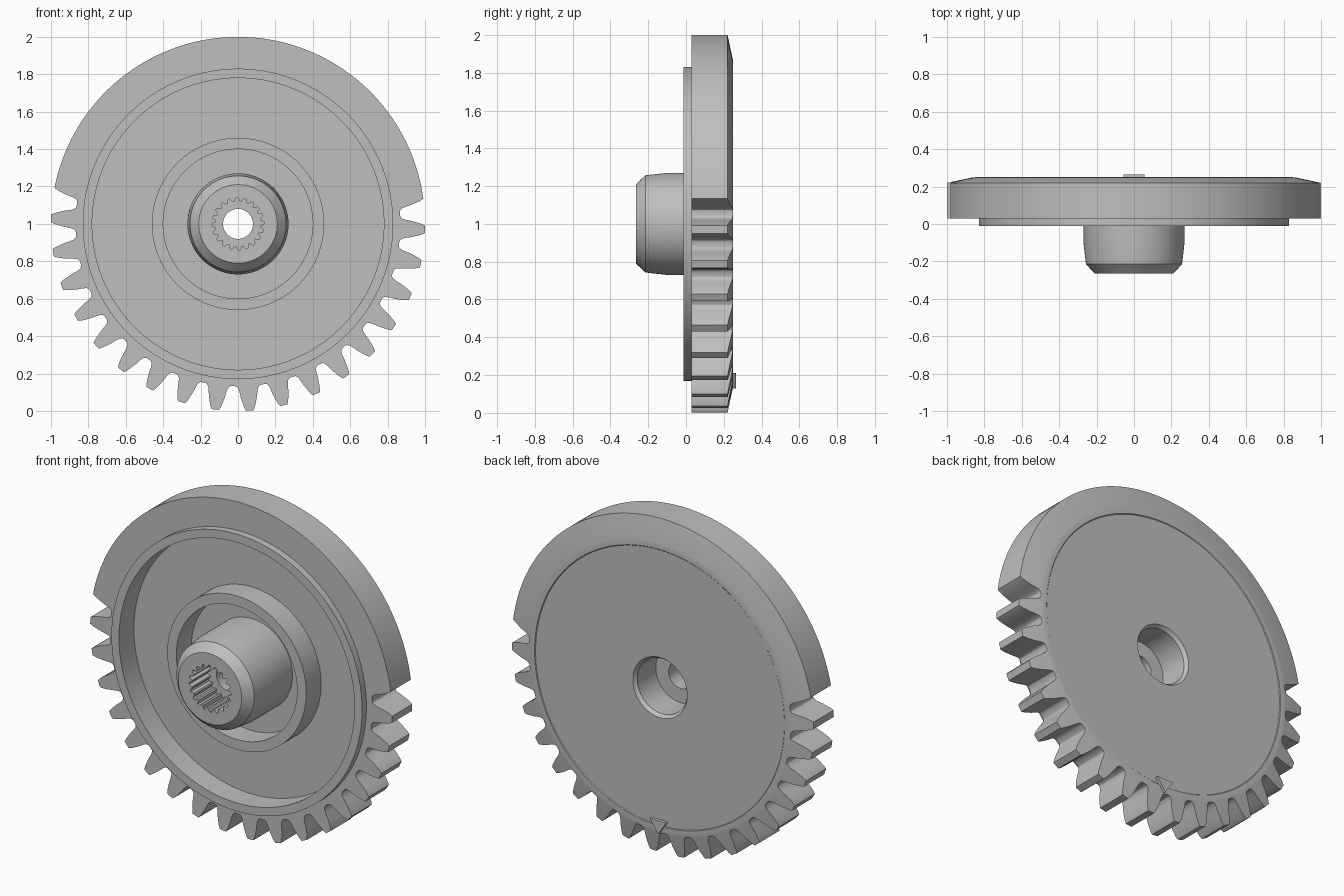
import bpy, bmesh
from math import radians, cos, sin

if "Cube" in bpy.data.objects:
    bpy.data.objects.remove(bpy.data.objects["Cube"])

grey = bpy.data.materials.new("plain grey")
grey.diffuse_color = (0.52, 0.52, 0.52, 1)
grey.use_nodes = True
grey.node_tree.nodes["Principled BSDF"].inputs["Base Color"].default_value = grey.diffuse_color


def finish(name, bm):
    bmesh.ops.recalc_face_normals(bm, faces=bm.faces)
    mesh = bpy.data.meshes.new(name)
    bm.to_mesh(mesh)
    bm.free()
    mesh.materials.append(grey)
    obj = bpy.data.objects.new(name, mesh)
    bpy.context.collection.objects.link(obj)
    bpy.ops.object.select_all(action='DESELECT')
    obj.select_set(True)
    bpy.context.view_layer.objects.active = obj
    bpy.ops.object.shade_smooth_by_angle(angle=radians(28))
    return obj


def ring_solid(name, angles, rings):
    """Closed ring about the y axis; each ring is (radius or radius list, y or y list)."""
    n = len(angles)
    bm = bmesh.new()
    loops = []
    for rad, y in rings:
        rad = rad if isinstance(rad, list) else [rad] * n
        y = y if isinstance(y, list) else [y] * n
        loops.append([bm.verts.new((r * cos(a), h, 1 + r * sin(a)))
                      for a, r, h in zip(angles, rad, y)])
    for la, lb in zip(loops, loops[1:] + loops[:1]):
        for i in range(n):
            j = (i + 1) % n
            bm.faces.new((la[i], la[j], lb[j], lb[i]))
    return finish(name, bm)


# Tooth outline: half angle (degrees) and radius, from tip to root
PITCH, FIRST, TEETH = 360 / 34, -1.7, 18
flank = [(1.15, 1.0), (1.65, .983), (2.1, .96), (2.65, .93), (3.1, .897),
         (3.5, .88), (4.0, .871), (4.6, .868)]
outline = []
for k in range(-1, TEETH + 1):
    c = FIRST - k * PITCH
    if k >= 0:
        outline += [(c + h, r) for h, r in reversed(flank)]
    if k < TEETH:
        outline += [(c - h, r) for h, r in flank]
# Toothless upper arc
start, end = outline[-1][0], outline[0][0] - 360
steps = 80
outline += [(start + (end - start) * i / steps, 1.0) for i in range(1, steps)]

angles = [radians(a) for a, r in outline]
radii = [r for a, r in outline]
back_edge = [.22 + (1 - r) * .21 for r in radii]

# Toothed disc with stepped front, ring-shaped recess and dished back
ring_solid("toothed_disc", angles, [
    (radii, .03), (.83, .03), (.83, -.012), (.78, -.012), (.78, .13),
    (.46, .13), (.46, -.012), (.40, -.012), (.40, .13), (.27, .13),
    (.165, .225), (.18, .246), (.824, .246), (.828, .25), (.85, .25),
    (.866, .2485), (radii, back_edge)])

# Hub with splined front socket, through hole and wide back bore
SPLINES = 20
wave = [.14, .14, .14, .13, .12, .12, .12, .13]
spline = wave * SPLINES
hub_angles = [radians(360 * i / len(spline)) for i in range(len(spline))]
ring_solid("hub", hub_angles, [
    (.27, .13), (.27, -.1), (.257, -.215), (.21, -.265),
    (spline, -.265), (spline, -.09), (.08, -.09), (.08, .05),
    (.165, .05), (.165, .225)])

# Small triangular timing mark on the back, pointing outwards
bm = bmesh.new()
tri = [(-.055, .21), (.055, .21), (0, .13)]
low = [bm.verts.new((x, .22, z)) for x, z in tri]
high = [bm.verts.new((x, .265, z)) for x, z in tri]
bm.faces.new(low)
bm.faces.new(high)
for i in range(3):
    j = (i + 1) % 3
    bm.faces.new((low[i], low[j], high[j], high[i]))
finish("timing_mark", bm)
